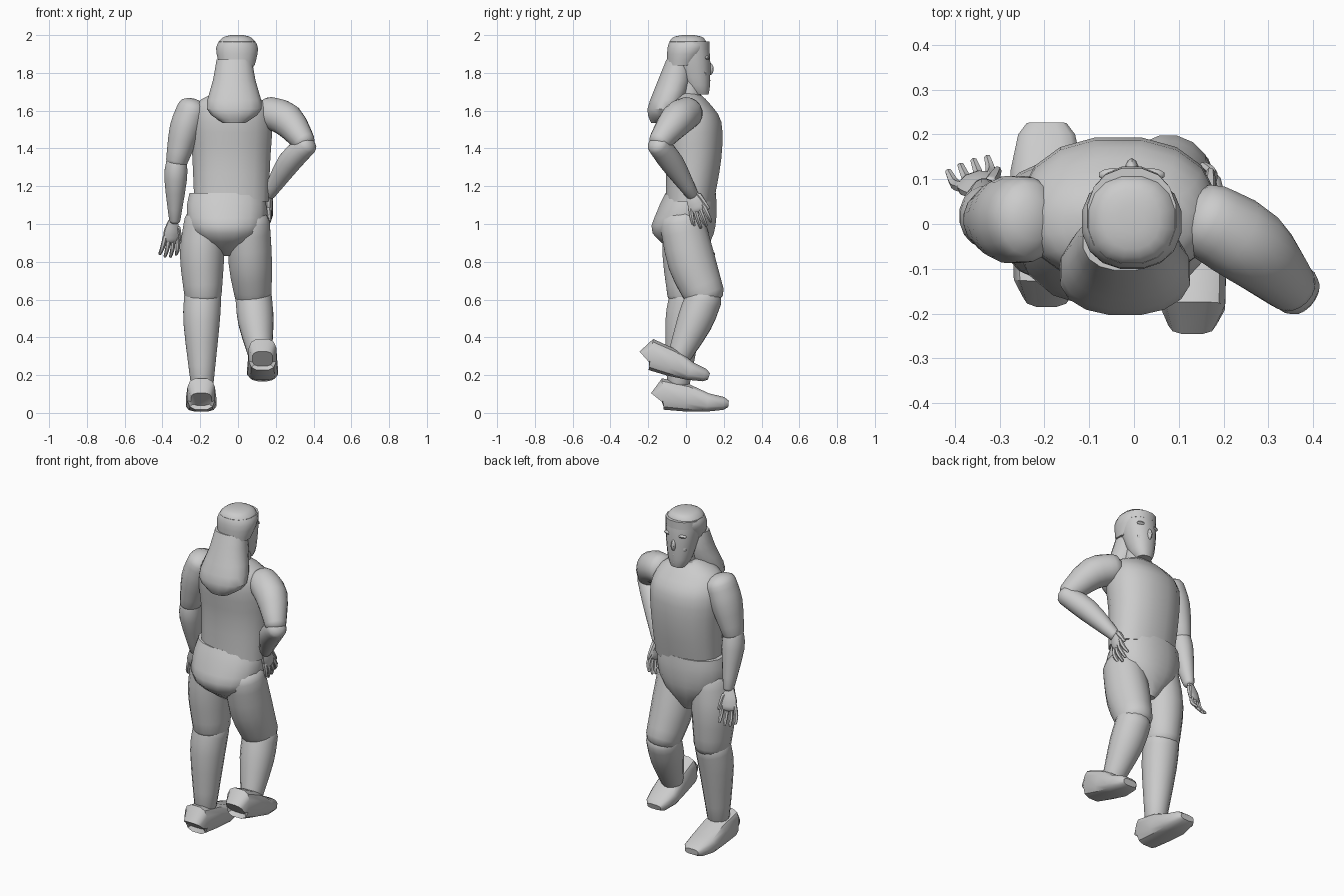
import bpy, bmesh
from math import cos, sin, pi, copysign
from mathutils import Matrix, Vector

cube = bpy.data.objects.get("Cube")
if cube:
    bpy.data.objects.remove(cube)

grey = bpy.data.materials.new("plain grey")
grey.use_nodes = True
grey.diffuse_color = (.6, .6, .6, 1)
grey.node_tree.nodes["Principled BSDF"].inputs["Base Color"].default_value = grey.diffuse_color

AXIS_Y, AXIS_Z = Vector((0, 1, 0)), Vector((0, 0, 1))
MID_HEAD = -.005


def finish(name, bm):
    """Turn the working mesh into a named, shaded object."""
    bmesh.ops.recalc_face_normals(bm, faces=bm.faces)
    mesh = bpy.data.meshes.new(name)
    bm.to_mesh(mesh)
    bm.free()
    mesh.materials.append(grey)
    part = bpy.data.objects.new(name, mesh)
    bpy.context.collection.objects.link(part)
    bpy.ops.object.select_all(action='DESELECT')
    part.select_set(True)
    bpy.context.view_layer.objects.active = part
    bpy.ops.object.shade_smooth_by_angle(angle=pi / 5)


def spline(keys, steps=3):
    """Pass a smooth curve through the keys, each a vector of any length."""
    keys = [Vector(key) for key in keys]
    result = []
    for i in range(len(keys) - 1):
        start, end = keys[i], keys[i + 1]
        leave = (end - keys[max(i - 1, 0)]) / 2
        arrive = (keys[min(i + 2, len(keys) - 1)] - start) / 2
        for step in range(steps):
            t = step / steps
            blend = t * t * (3 - 2 * t)
            result.append(start.lerp(end, blend)
                          + leave * t * (1 - t) ** 2 - arrive * t * t * (1 - t))
    return result + [keys[-1]]


def skin(bm, centres, widths, depths, reference, level=False, sides=16, squareness=1):
    """Bridge elliptical rings; tilted to follow the path unless level."""
    loops = []
    last = len(centres) - 1
    for i, centre in enumerate(centres):
        along = AXIS_Z
        if not level:
            along = (centres[min(i + 1, last)] - centres[max(i - 1, 0)]).normalized()
        across = reference.cross(along).normalized()
        through = along.cross(across)
        loop = []
        for side in range(sides):
            angle = 2 * pi * (side + .5) / sides
            c, s = [copysign(abs(v) ** squareness, v) for v in (cos(angle), sin(angle))]
            loop.append(bm.verts.new(centre + across * c * widths[i] + through * s * depths[i]))
        loops.append(loop)
    for lower, upper in zip(loops, loops[1:]):
        for side in range(sides):
            after = (side + 1) % sides
            bm.faces.new((lower[side], lower[after], upper[after], upper[side]))
    bm.faces.new(loops[0])
    bm.faces.new(loops[-1])


def body(name, x, *keys, squareness=.9):
    """Upright form from keys of height, y, half width and half depth."""
    bm = bmesh.new()
    rings = spline(keys)
    skin(bm, [Vector((x, r[1], r[0])) for r in rings], [r[2] for r in rings],
         [r[3] for r in rings], AXIS_Y, level=True, squareness=squareness)
    finish(name, bm)


def tube(bm, points, radii, depth=1, reference=AXIS_Y, sides=16):
    """Tapering tube through three points, with domed ends."""
    centres = spline(points)
    sizes = [v[0] for v in spline([(r, r) for r in radii])]
    for _ in range(2):
        outward = (centres[0] - centres[1]).normalized()
        base, size = centres[0], sizes[0]
        for angle in (pi / 6, pi / 3, pi * .45):
            centres.insert(0, base + outward * size * sin(angle) * .65)
            sizes.insert(0, size * cos(angle))
        centres.reverse()
        sizes.reverse()
    skin(bm, centres, sizes, [s * depth for s in sizes], reference, sides=sides)


def limb(name, points, radii, depth=1.1):
    bm = bmesh.new()
    tube(bm, points, radii, depth)
    finish(name, bm)


def lump(name, centre, size):
    bm = bmesh.new()
    place = Matrix.Translation(centre) @ Matrix.Diagonal((*size, 1))
    bmesh.ops.create_uvsphere(bm, u_segments=10, v_segments=6, radius=1, matrix=place)
    finish(name, bm)


def hand(name, wrist, direction, across):
    """Flat palm, four fanned fingers and a thumb."""
    wrist, along = Vector(wrist), Vector(direction).normalized()
    across = Vector(across)
    across = (across - along * across.dot(along)).normalized()
    normal = along.cross(across)
    bm = bmesh.new()
    tube(bm, [wrist + along * reach for reach in (0, .05, .09)], (.03, .045, .044), .45, normal, 8)
    for finger in range(4):
        spread = (finger - 1.5) * .022
        length = .2 - abs(spread) * .6
        tube(bm, [wrist + along * .08 + across * spread,
                  wrist + along * .14 + across * spread * 1.3 + normal * .005,
                  wrist + along * length + across * spread * 1.4 - normal * .015],
             (.013, .012, .008), reference=normal, sides=6)
    tube(bm, [wrist + along * reach + across * (reach / 3 + .02) for reach in (.03, .07, .11)],
         (.016, .014, .009), reference=normal, sides=6)
    finish(name, bm)


def boot(name, heel, pitch, length):
    """Stations run heel to toe: share of length, sole, top, half width."""
    stations = [(0, .015, .12, .055), (.06, .01, .18, .075), (.4, 0, .15, .078),
                (.7, 0, .1, .083), (.93, .01, .08, .065), (1, .025, .06, .045)]
    turn = Matrix.Rotation(pitch, 3, 'X')
    centres = [Vector(heel) + turn @ Vector((0, share * length, (low + top) / 2))
               for share, low, top, width in stations]
    bm = bmesh.new()
    skin(bm, centres, [s[3] for s in stations], [(s[2] - s[1]) / 2 for s in stations],
         AXIS_Z, sides=12, squareness=.65)
    finish(name, bm)


# Trunk
body("torso", -.035, (1.12, .02, .2, .13), (1.35, .04, .21, .15), (1.54, .03, .22, .16),
     (1.64, .005, .185, .12), (1.69, 0, .1, .075), (1.71, .01, .06, .06))
body("trunks", -.06, (1.165, .025, .2, .135), (1.07, .005, .215, .16),
     (.95, -.015, .185, .165), (.83, .03, .035, .06))
body("neck", MID_HEAD, (1.64, .01, .07, .07), (1.78, .02, .06, .06))

# Head and face
body("head", MID_HEAD, (1.685, .075, .045, .045), (1.735, .06, .068, .068),
     (1.87, .03, .094, .1), (1.965, .015, .1, .105))
lump("nose", (MID_HEAD, .12, 1.82), (.016, .027, .035))
lump("lips", (MID_HEAD, .112, 1.76), (.03, .017, .017))
lump("chin", (MID_HEAD, .1, 1.715), (.03, .026, .025))
for label, side in (("left", 1), ("right", -1)):
    lump(label + "_brow", (MID_HEAD + side * .04, .11, 1.88), (.035, .015, .012))
    lump(label + "_cheek", (MID_HEAD + side * .04, .095, 1.8), (.028, .02, .03))

# Hair and headband
body("hair_cap", MID_HEAD, (1.84, -.025, .095, .075), (1.93, .005, .113, .105),
     (1.985, .01, .08, .085), (2, .01, .03, .03))
body("headband", MID_HEAD, (1.92, .02, .1, .106), (1.965, .02, .1, .106))
body("long_hair", -.02, (1.87, -.04, .095, .065), (1.76, -.06, .115, .09),
     (1.61, -.115, .148, .09), (1.535, -.145, .06, .04))

# Straight right arm
limb("right_upper_arm", [(-.24, .01, 1.61), (-.28, .01, 1.5), (-.325, .01, 1.33)], (.083, .085, .058), 1.15)
limb("right_forearm", [(-.325, .01, 1.33), (-.33, .02, 1.24), (-.335, .07, 1.02)], (.055, .061, .03))
hand("right_hand", (-.345, .075, 1.01), (-.12, .25, -1), (1, .35, 0))

# Bent left arm with the hand on the hip
limb("left_upper_arm", [(.16, .01, 1.59), (.26, -.05, 1.55), (.35, -.14, 1.435)], (.085, .09, .06), 1)
limb("left_forearm", [(.365, -.15, 1.42), (.27, -.075, 1.325), (.165, .03, 1.16)], (.057, .063, .034), 1)
hand("left_hand", (.165, .03, 1.17), (0, .3, -.9), (.1, .9, .4))

# Standing right leg
limb("right_thigh", [(-.175, 0, 1.02), (-.19, .005, .84), (-.185, .01, .62)], (.11, .12, .1))
limb("right_shin", [(-.187, .01, .61), (-.193, -.015, .47), (-.19, -.04, .16)], (.1, .097, .062), 1)
boot("right_boot", (-.195, -.145, .005), 0, .37)

# Raised left leg
limb("left_thigh", [(.06, -.02, 1.01), (.065, .03, .8), (.08, .1, .62)], (.11, .117, .098))
limb("left_shin", [(.083, .095, .61), (.095, .045, .48), (.12, -.045, .28)], (.098, .095, .058), 1)
boot("left_boot", (.13, -.225, .22), -.2, .345)
